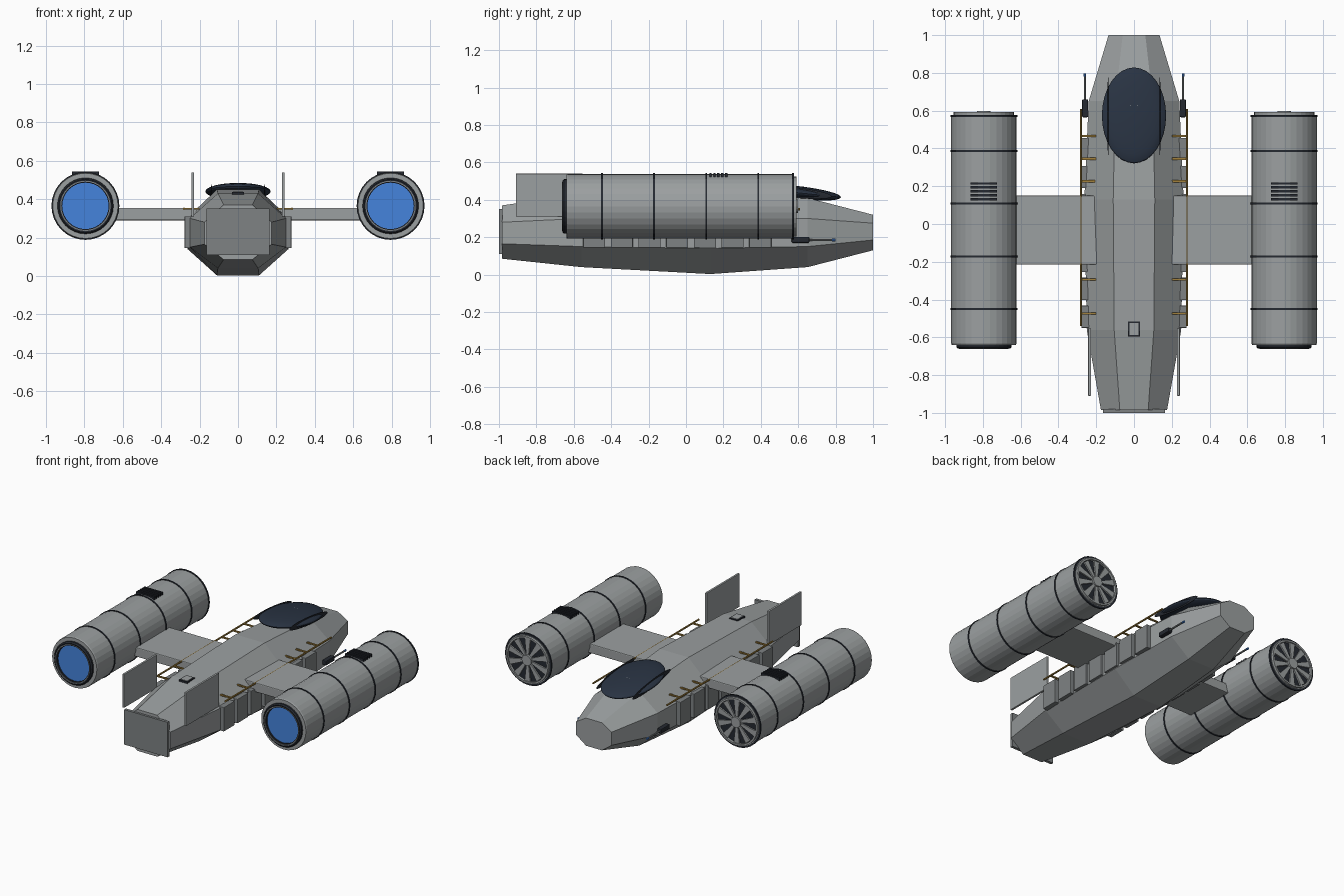
import bpy, bmesh, math
from mathutils import Matrix, Vector

if "Cube" in bpy.data.objects:
    bpy.data.objects.remove(bpy.data.objects["Cube"])


def material(name, r, g, b):
    m = bpy.data.materials.new(name)
    m.use_nodes = True
    m.diffuse_color = (r, g, b, 1)
    m.node_tree.nodes["Principled BSDF"].inputs["Base Color"].default_value = (r, g, b, 1)
    return m


HULL = material("hull grey", 0.33, 0.35, 0.355)
PLATE = material("plate grey", 0.21, 0.225, 0.23)
TRIM = material("dark trim", 0.018, 0.022, 0.03)
GLASS = material("navy glass", 0.022, 0.033, 0.055)
GLOW = material("engine blue", 0.06, 0.23, 0.72)
GOLD = material("gold rail", 0.36, 0.22, 0.045)


def finish(name, bm, mat):
    bmesh.ops.remove_doubles(bm, verts=bm.verts, dist=0.0001)
    bmesh.ops.recalc_face_normals(bm, faces=bm.faces)
    me = bpy.data.meshes.new(name)
    bm.to_mesh(me)
    bm.free()
    me.materials.append(mat)
    ob = bpy.data.objects.new(name, me)
    bpy.context.collection.objects.link(ob)
    return ob


def box(name, lo, hi, mat, bevel=0):
    bm = bmesh.new()
    lo, hi = Vector(lo), Vector(hi)
    mid, size = (lo + hi) / 2, hi - lo
    bmesh.ops.create_cube(bm, size=1, matrix=Matrix.Translation(mid) @ Matrix.Diagonal((*size, 1)))
    ob = finish(name, bm, mat)
    if bevel:
        mod = ob.modifiers.new("bevel", "BEVEL")
        mod.width, mod.segments = bevel, 2
    return ob


def lathe(name, profile, centre, mat, sides=32):
    """Spin (radius, y) points about a line parallel to y."""
    bm = bmesh.new()
    x, z = centre
    turns = [2 * math.pi * i / sides for i in range(sides)]
    rings = [[bm.verts.new((x + r * math.sin(a), y, z + r * math.cos(a))) for a in turns]
             for r, y in profile]
    for a, b in zip(rings, rings[1:]):
        for i in range(sides):
            j = (i + 1) % sides
            bm.faces.new((a[i], a[j], b[j], b[i]))
    return finish(name, bm, mat)


def rod(name, r, y0, y1, centre, mat, sides=32):
    return lathe(name, [(0, y0), (r, y0), (r, y1), (0, y1)], centre, mat, sides)


def ellipsoid(name, centre, radii, tilt, mat):
    bm = bmesh.new()
    mtx = Matrix.Translation(centre) @ Matrix.Rotation(tilt, 4, "X") @ Matrix.Diagonal((*radii, 1))
    bmesh.ops.create_uvsphere(bm, u_segments=32, v_segments=16, radius=1, matrix=mtx)
    return finish(name, bm, mat)


# Fuselage: octagonal sections (y, half width, flat half width, four heights)
sections = [
    (-0.985, 0.175, 0.075, 0.085, 0.165, 0.28, 0.37),
    (-0.56, 0.25, 0.105, 0.04, 0.15, 0.30, 0.43),
    (0.13, 0.263, 0.11, 0.003, 0.14, 0.305, 0.45),
    (0.65, 0.24, 0.1, 0.04, 0.15, 0.30, 0.41),
    (1.0, 0.135, 0.06, 0.13, 0.185, 0.275, 0.32),
]
bm = bmesh.new()
loops = []
for y, w, f, z0, z1, z2, z3 in sections:
    half = [(f, z0), (w, z1), (w, z2), (f, z3)]
    outline = half + [(-x, z) for x, z in reversed(half)]
    loops.append([bm.verts.new((x, y, z)) for x, z in outline])
for a, b in zip(loops, loops[1:]):
    for i in range(8):
        j = (i + 1) % 8
        bm.faces.new((a[i], a[j], b[j], b[i]))
bm.faces.new(loops[0])
bm.faces.new(loops[-1])
finish("fuselage", bm, HULL)

# Rear door and roof hatch
box("rear_door", (-0.165, -1.0, 0.11), (0.165, -0.98, 0.35), PLATE)
box("hatch_rim", (-0.032, -0.595, 0.4), (0.032, -0.515, 0.437), TRIM)
box("hatch_lid", (-0.025, -0.587, 0.41), (0.025, -0.523, 0.44), HULL)

# Canopy with its side frames and small roof marks
tilt = math.radians(-6)
canopy = ellipsoid("canopy", (0, 0.575, 0.44), (0.17, 0.255, 0.036), tilt, GLASS)
for s in (-1, 1):
    ellipsoid("canopy_frame", (s * 0.137, 0.57, 0.44), (0.004, 0.21, 0.028), tilt, TRIM)
for y, z in ((0.54, 0.478), (0.625, 0.47)):
    box("canopy_mark", (-0.02, y - 0.003, z - 0.008), (0.02, y + 0.003, z), HULL)


def engine(s):
    c = (s * 0.795, 0.365)
    cx, cz = c
    # Nacelle shell with a recessed intake and exhaust
    lathe("nacelle", [(0.14, -0.6), (0.14, -0.64), (0.17, -0.64), (0.173, -0.63),
                      (0.173, 0.575), (0.16, 0.575), (0.16, 0.592), (0.148, 0.592),
                      (0.148, 0.56)], c, HULL)
    for y in (-0.45, -0.172, 0.108, 0.386, 0.572):
        lathe("nacelle_band", [(0.165, y - 0.005), (0.177, y - 0.005),
                               (0.177, y + 0.005), (0.165, y + 0.005)], c, TRIM)
    # Exhaust
    lathe("exhaust_ring", [(0.121, -0.62), (0.121, -0.655), (0.138, -0.66), (0.146, -0.652),
                           (0.146, -0.635)], c, TRIM)
    lathe("exhaust_inner_ring", [(0.126, -0.655), (0.126, -0.662), (0.131, -0.662),
                                 (0.131, -0.655)], c, PLATE)
    rod("exhaust_glow", 0.124, -0.645, -0.61, c, GLOW)
    # Intake fan
    rod("intake_back", 0.15, 0.56, 0.575, c, TRIM)
    rod("fan_hub", 0.036, 0.57, 0.598, c, HULL, 16)
    bm = bmesh.new()
    for i in range(10):
        turn = Matrix.Translation((cx, 0, cz)) @ Matrix.Rotation(math.tau * i / 10, 4, "Y")
        blade = [(-0.008, 0.03), (0.008, 0.03), (0.021, 0.145), (-0.021, 0.145)]
        front = [bm.verts.new(turn @ Vector((x, 0.587, z))) for x, z in blade]
        back = [bm.verts.new(turn @ Vector((x, 0.577, z))) for x, z in blade]
        bm.faces.new(front)
        bm.faces.new(back)
        for k in range(4):
            n = (k + 1) % 4
            bm.faces.new((front[k], front[n], back[n], back[k]))
    finish("fan_blades", bm, HULL)
    # Cooling slats
    for i in range(5):
        y = 0.125 + i * 0.021
        box("vent_slat", (cx - 0.07, y, 0.51), (cx + 0.07, y + 0.012, 0.543), TRIM)


def mirrored_box(name, s, x0, x1, y0, y1, z0, z1, mat, bevel=0):
    a, b = sorted((s * x0, s * x1))
    box(name, (a, y0, z0), (b, y1, z1), mat, bevel)


for s in (-1, 1):
    engine(s)
    mirrored_box("wing", s, 0.1, 0.66, -0.215, 0.15, 0.29, 0.355, HULL, 0.006)
    mirrored_box("tail_fin", s, 0.228, 0.243, -0.91, -0.553, 0.31, 0.54, HULL, 0.003)
    # Side armour panels
    for i in range(7):
        y = -0.55 + i * 0.148
        mirrored_box("side_panel", s, 0.235, 0.278, y, y + 0.118, 0.145, 0.31, PLATE, 0.003)
    # Rail and its brackets
    rod("side_rail", 0.006, -0.54, 0.61, (s * 0.281, 0.35), GOLD, 8)
    for y in (-0.48, -0.3, 0.22, 0.34, 0.46):
        mirrored_box("rail_bracket", s, 0.2, 0.281, y, y + 0.012, 0.345, 0.353, GOLD)
    # Gun
    gun = (s * 0.26, 0.185)
    mirrored_box("gun_body", s, 0.243, 0.275, 0.565, 0.66, 0.17, 0.202, TRIM, 0.006)
    rod("gun_barrel", 0.006, 0.65, 0.785, gun, PLATE, 10)
    rod("gun_tip", 0.007, 0.78, 0.798, gun, GLOW, 10)

# Smooth the glass
bpy.ops.object.select_all(action="DESELECT")
canopy.select_set(True)
bpy.context.view_layer.objects.active = canopy
bpy.ops.object.shade_smooth_by_angle()
